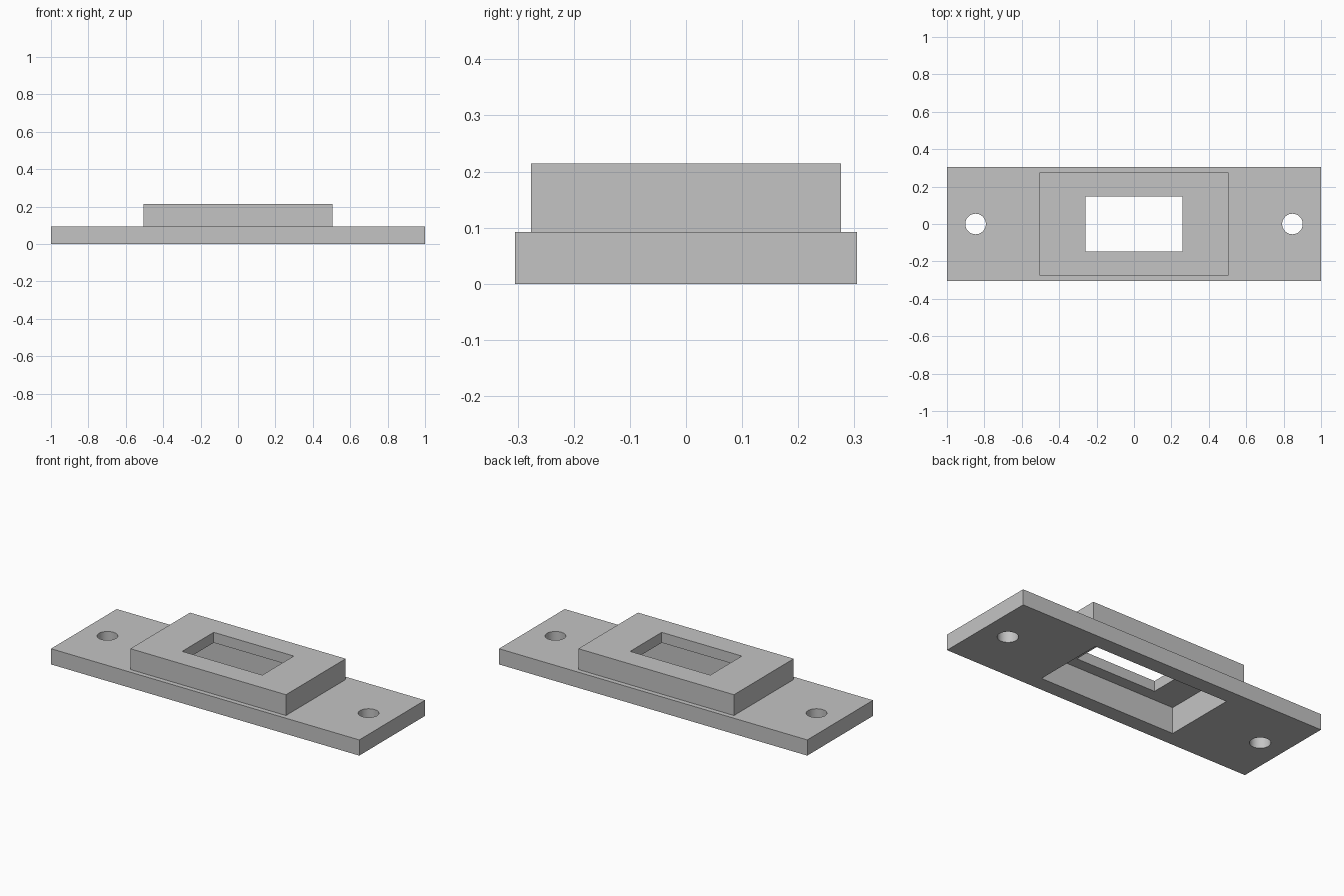
import bpy
import math

old = bpy.data.objects.get("Cube")
if old:
    bpy.data.objects.remove(old, do_unlink=True)

PLATE_TOP, POCKET_TOP, FRAME_TOP = 0.092, 0.153, 0.214

grey = bpy.data.materials.new("light_grey")
grey.use_nodes = True
grey.diffuse_color = (0.55, 0.55, 0.55, 1)
grey.node_tree.nodes["Principled BSDF"].inputs["Base Color"].default_value = (0.55, 0.55, 0.55, 1)


def block(name, width, depth, low, high):
    """Centred box between two heights."""
    bpy.ops.mesh.primitive_cube_add(size=1, location=(0, 0, (low + high) / 2))
    obj = bpy.context.object
    obj.name = name
    obj.scale = (width, depth, high - low)
    bpy.ops.object.transform_apply(location=True, rotation=False, scale=True)
    obj.data.materials.append(grey)
    return obj


def combine(base, other, operation):
    """Apply a boolean and discard the helper."""
    mod = base.modifiers.new(other.name, 'BOOLEAN')
    mod.operation = operation
    mod.solver = 'EXACT'
    mod.object = other
    bpy.ops.object.select_all(action='DESELECT')
    bpy.context.view_layer.objects.active = base
    base.select_set(True)
    bpy.ops.object.modifier_apply(modifier=mod.name)
    bpy.data.objects.remove(other, do_unlink=True)


# Flat base with a raised frame joined on top
plate = block("mounting_plate", 2.0, 0.609, 0, PLATE_TOP)
combine(plate, block("raised_frame", 1.01, 0.553, PLATE_TOP / 2, FRAME_TOP), 'UNION')

# Wide pocket from below, narrower window through the top
combine(plate, block("pocket_cutter", 0.88, 0.43, -0.1, POCKET_TOP), 'DIFFERENCE')
combine(plate, block("window_cutter", 0.52, 0.292, 0.1, 0.3), 'DIFFERENCE')

# Screw hole at each end
for side in (-1, 1):
    bpy.ops.mesh.primitive_cylinder_add(vertices=48, radius=0.055, depth=0.4,
                                        location=(side * 0.847, 0, 0))
    hole = bpy.context.object
    hole.name = "screw_hole_cutter"
    hole.data.materials.append(grey)
    combine(plate, hole, 'DIFFERENCE')

# Smooth hole walls, crisp box edges
bpy.ops.object.select_all(action='DESELECT')
plate.select_set(True)
bpy.context.view_layer.objects.active = plate
bpy.ops.object.shade_smooth_by_angle(angle=math.radians(30))
